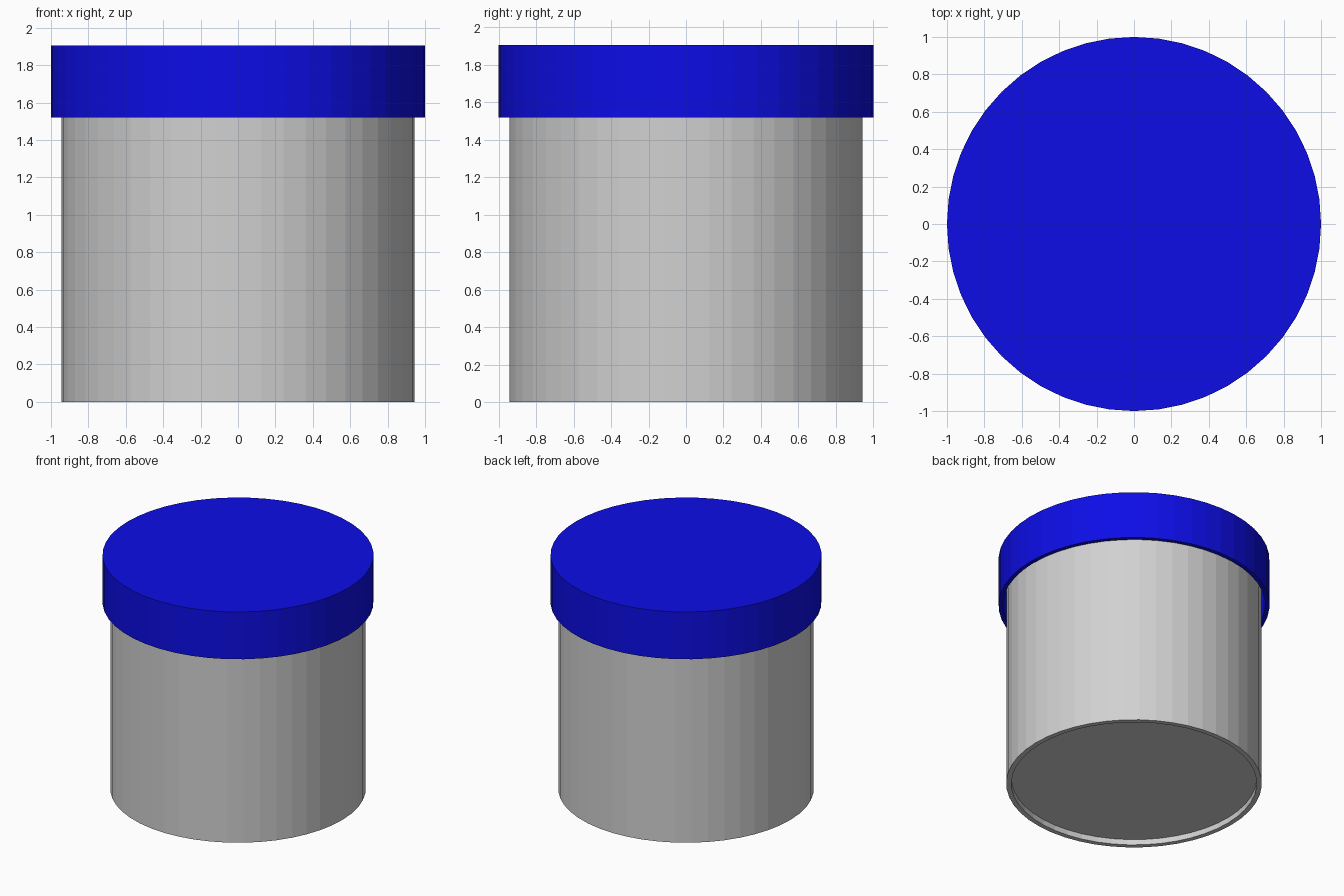
import bpy, bmesh, math

if "Cube" in bpy.data.objects:
    bpy.data.objects.remove(bpy.data.objects["Cube"])

SIDES = 48


def material(name, rgb):
    m = bpy.data.materials.new(name)
    m.diffuse_color = (*rgb, 1.0)
    m.use_nodes = True
    m.node_tree.nodes["Principled BSDF"].inputs["Base Color"].default_value = m.diffuse_color
    return m


def lathe(name, profile, mat):
    """Revolve (radius, z) points around z; radius 0 makes a pole."""
    bm = bmesh.new()
    rings = []
    for r, z in profile:
        if r == 0:
            rings.append([bm.verts.new((0, 0, z))])
        else:
            rings.append([bm.verts.new((r * math.cos(a), r * math.sin(a), z))
                          for a in (2 * math.pi * i / SIDES for i in range(SIDES))])
    for lo, hi in zip(rings, rings[1:]):
        for i in range(SIDES):
            j = (i + 1) % SIDES
            if len(lo) == 1:
                bm.faces.new((lo[0], hi[j], hi[i]))
            elif len(hi) == 1:
                bm.faces.new((lo[i], lo[j], hi[0]))
            else:
                bm.faces.new((lo[i], lo[j], hi[j], hi[i]))
    bmesh.ops.recalc_face_normals(bm, faces=bm.faces)
    mesh = bpy.data.meshes.new(name)
    bm.to_mesh(mesh)
    bm.free()
    mesh.materials.append(mat)
    obj = bpy.data.objects.new(name, mesh)
    bpy.context.collection.objects.link(obj)
    return obj


grey = material("light_grey", (0.64, 0.64, 0.64))
blue = material("deep_blue", (0.004, 0.004, 0.8))

# Jar: recessed base, straight wall, open hollow top under the lid
lathe("jar_body", [(0, 0.045), (0.905, 0.045), (0.905, 0), (0.943, 0),
                   (0.943, 1.86), (0.905, 1.86), (0.905, 0.09), (0, 0.09)], grey)

# Lid: hollow cap with a thin rim overhanging the jar
lathe("lid", [(0, 1.865), (0.968, 1.865), (0.968, 1.52), (1.0, 1.52),
              (1.0, 1.905), (0, 1.905)], blue)
